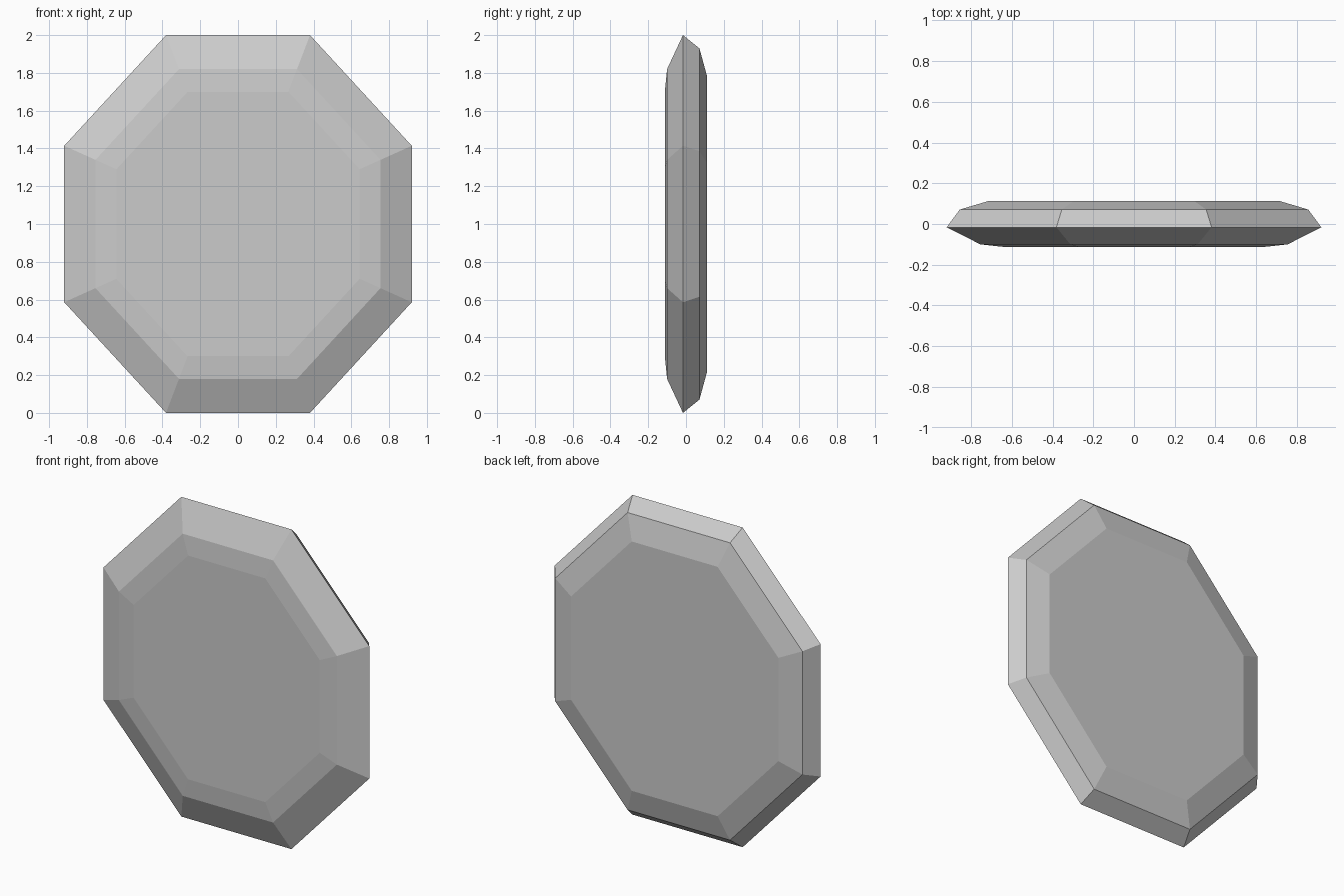
import bpy
import bmesh
from math import cos, sin, radians

cube = bpy.data.objects.get("Cube")
if cube:
    bpy.data.objects.remove(cube, do_unlink=True)

SIDES = 8
WIDTH = 0.92  # width relative to height

# Depth (y) and half height of each octagonal ring, front to back
RINGS = [(-0.112, 0.70), (-0.1, 0.82), (-0.016, 1.0), (0.071, 0.93), (0.112, 0.78)]

# Plain grey material
grey = bpy.data.materials.new("grey")
grey.use_nodes = True
colour = (0.6, 0.6, 0.6, 1)
grey.diffuse_color = colour
grey.node_tree.nodes["Principled BSDF"].inputs["Base Color"].default_value = colour


def octagon(bm, y, half):
    """Ring of vertices with flat top, bottom and sides."""
    r = half / cos(radians(180 / SIDES))
    angles = [radians(360 * (i + 0.5) / SIDES) for i in range(SIDES)]
    return [bm.verts.new((r * WIDTH * cos(a), y, 1 + r * sin(a))) for a in angles]


# Faceted plate: bevelled rings closed by flat front and back faces
bm = bmesh.new()
rings = [octagon(bm, y, half) for y, half in RINGS]
for a, b in zip(rings, rings[1:]):
    for i in range(SIDES):
        j = (i + 1) % SIDES
        bm.faces.new((a[i], a[j], b[j], b[i]))
bm.faces.new(rings[0])
bm.faces.new(rings[-1])
bmesh.ops.recalc_face_normals(bm, faces=bm.faces)

mesh = bpy.data.meshes.new("octagonal_plate")
bm.to_mesh(mesh)
bm.free()
mesh.materials.append(grey)
plate = bpy.data.objects.new("octagonal_plate", mesh)
bpy.context.collection.objects.link(plate)
